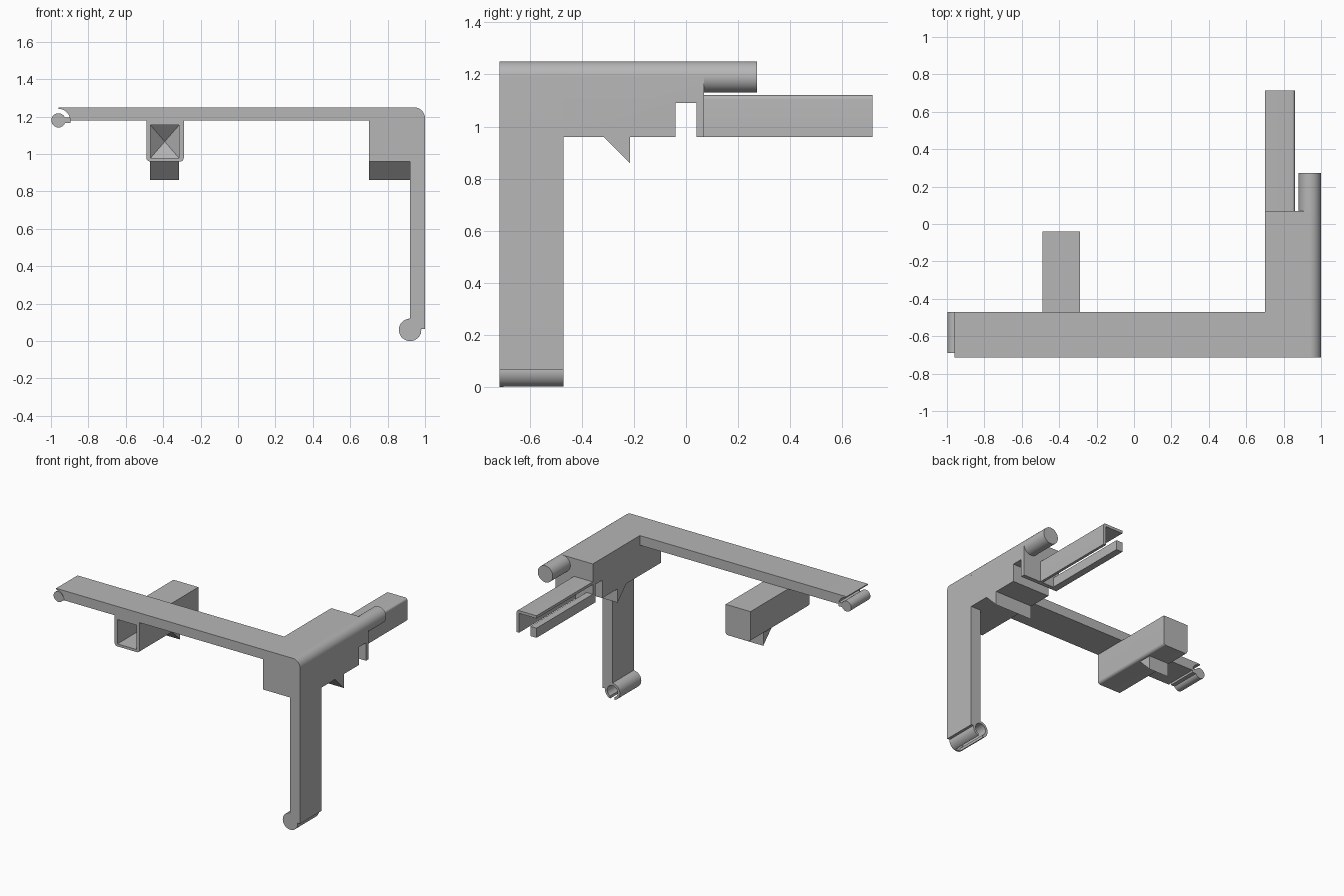
import bpy, bmesh
from math import cos, sin, radians

cube = bpy.data.objects.get("Cube")
if cube:
    bpy.data.objects.remove(cube)

grey = bpy.data.materials.new("plain_grey")
grey.use_nodes = True
grey.diffuse_color = (0.47, 0.47, 0.47, 1)
grey.node_tree.nodes["Principled BSDF"].inputs["Base Color"].default_value = grey.diffuse_color

FRONT, BACK = -0.715, -0.47


def arc(cx, cz, r, start, end, n=16):
    angles = [radians(start + (end - start) * i / n) for i in range(n + 1)]
    return [(cx + r * cos(a), cz + r * sin(a)) for a in angles]


def rect(a0, a1, z0, z1):
    return [(a0, z0), (a1, z0), (a1, z1), (a0, z1)]


def finish(name, bm):
    bmesh.ops.recalc_face_normals(bm, faces=bm.faces)
    mesh = bpy.data.meshes.new(name)
    bm.to_mesh(mesh)
    bm.free()
    mesh.materials.append(grey)
    obj = bpy.data.objects.new(name, mesh)
    bpy.context.collection.objects.link(obj)
    return obj


def select_only(obj):
    bpy.ops.object.select_all(action='DESELECT')
    obj.select_set(True)
    bpy.context.view_layer.objects.active = obj


def extrude(profile, start, end, axis):
    """Extrude an (x, z) profile along Y, or a (y, z) profile along X."""
    bm = bmesh.new()
    place = (lambda p, d: (p[0], d, p[1])) if axis == 'Y' else (lambda p, d: (d, p[0], p[1]))
    face = bm.faces.new([bm.verts.new(place(p, start)) for p in profile])
    side = bmesh.ops.extrude_face_region(bm, geom=[face])["geom"]
    moved = [v for v in side if isinstance(v, bmesh.types.BMVert)]
    bmesh.ops.translate(bm, verts=moved, vec=place((0, 0), end - start))
    return bm


def prism(name, profile, start, end, axis='Y', smooth=False):
    obj = finish(name, extrude(profile, start, end, axis))
    if smooth:
        select_only(obj)
        bpy.ops.object.shade_smooth_by_angle(angle=radians(30))
    return obj


# Long arm and leg, with a rounded outer corner and hollowed ends
frame = [(-0.96, 1.25)] + arc(0.94, 1.19, 0.06, 90, 0)
frame += [(1, 0.065)] + arc(0.92, 0.06, 0.06, 5, 90)
frame += [(0.92, 1.18)] + arc(-0.96, 1.18, 0.062, 0, 90)
prism("arm_and_leg", frame, FRONT, BACK, smooth=True)

# Hinge pin and its neck on the arm end
prism("hinge_pin", arc(-0.96, 1.18, 0.038, 0, 345, 23), -0.69, BACK, smooth=True)
prism("hinge_neck", rect(-0.94, -0.895, 1.165, 1.195), -0.69, BACK)

# Slotted socket with a closed front on the leg end
ring = arc(0.92, 0.06, 0.06, -72, 252, 36) + arc(0.92, 0.06, 0.042, 244, -64, 36)
prism("hinge_socket", ring, -0.7, BACK, smooth=True)
prism("socket_cap", arc(0.92, 0.06, 0.06, 0, 350, 35), FRONT, -0.7, smooth=True)

# Corner block: notched underneath, rounded along its outer top edge
notched = [(BACK, 1.25), (BACK, 0.96), (-0.04, 0.96), (-0.04, 1.09),
           (0.04, 1.09), (0.04, 0.96), (0.07, 0.96), (0.07, 1.25)]
bm = extrude(notched, 0.7, 1, 'X')
edge = [e for e in bm.edges if all(v.co.x > 0.99 and v.co.z > 1.24 for v in e.verts)]
bmesh.ops.bevel(bm, geom=edge, offset=0.06, segments=12, profile=0.5, affect='EDGES')
block = finish("corner_block", bm)
select_only(block)
bpy.ops.object.shade_smooth_by_angle(angle=radians(30))
prism("corner_gusset", rect(0.7, 0.92, 0.96, 1.18), FRONT, BACK)

# Round rod running out of the block
prism("side_rod", arc(0.94, 1.19, 0.06, 0, 350, 35), 0.07, 0.272, smooth=True)

# Open channel rail behind the block
hood = [(0.7, 1.12)] + arc(0.845, 1.105, 0.015, 90, 0, 5)
hood += [(0.86, 0.96), (0.84, 0.96), (0.84, 1.1), (0.7, 1.1)]
prism("rail_hood", hood, 0.07, 0.715, smooth=True)
prism("rail_lower_bar", rect(0.7, 0.75, 0.96, 1.03), 0.07, 0.715)

# Box sleeve with rounded corners, open at the front
sleeve = [(-0.49, 1.18)] + arc(-0.47, 0.98, 0.02, 180, 270, 6)
sleeve += arc(-0.31, 0.98, 0.02, 270, 360, 6) + [(-0.29, 1.18)]
box = prism("box_sleeve", sleeve, FRONT, -0.04)

# Sleeve cavity ends in a pyramid
bm = extrude(rect(-0.468, -0.315, 0.978, 1.155), -0.8, -0.14, 'Y')
end = [f for f in bm.faces if all(v.co.y > -0.2 for v in f.verts)]
tip = bmesh.ops.poke(bm, faces=end)["verts"][0]
tip.co.y = -0.06
cavity = finish("sleeve_cavity_cutter", bm)
cavity.hide_render = True
cut = box.modifiers.new("cavity", 'BOOLEAN')
cut.operation = 'DIFFERENCE'
cut.solver = 'EXACT'
cut.object = cavity
select_only(box)
bpy.ops.object.modifier_apply(modifier=cut.name)
bpy.data.objects.remove(cavity)
bpy.ops.object.shade_smooth_by_angle(angle=radians(30))

# Catch wedges below the block and the sleeve
wedge = [(-0.315, 0.96), (-0.215, 0.86), (-0.215, 0.96)]
for name, x0, x1 in (("block_catch", 0.7, 1), ("sleeve_catch", -0.47, -0.315)):
    prism(name, wedge, x0, x1, 'X')
